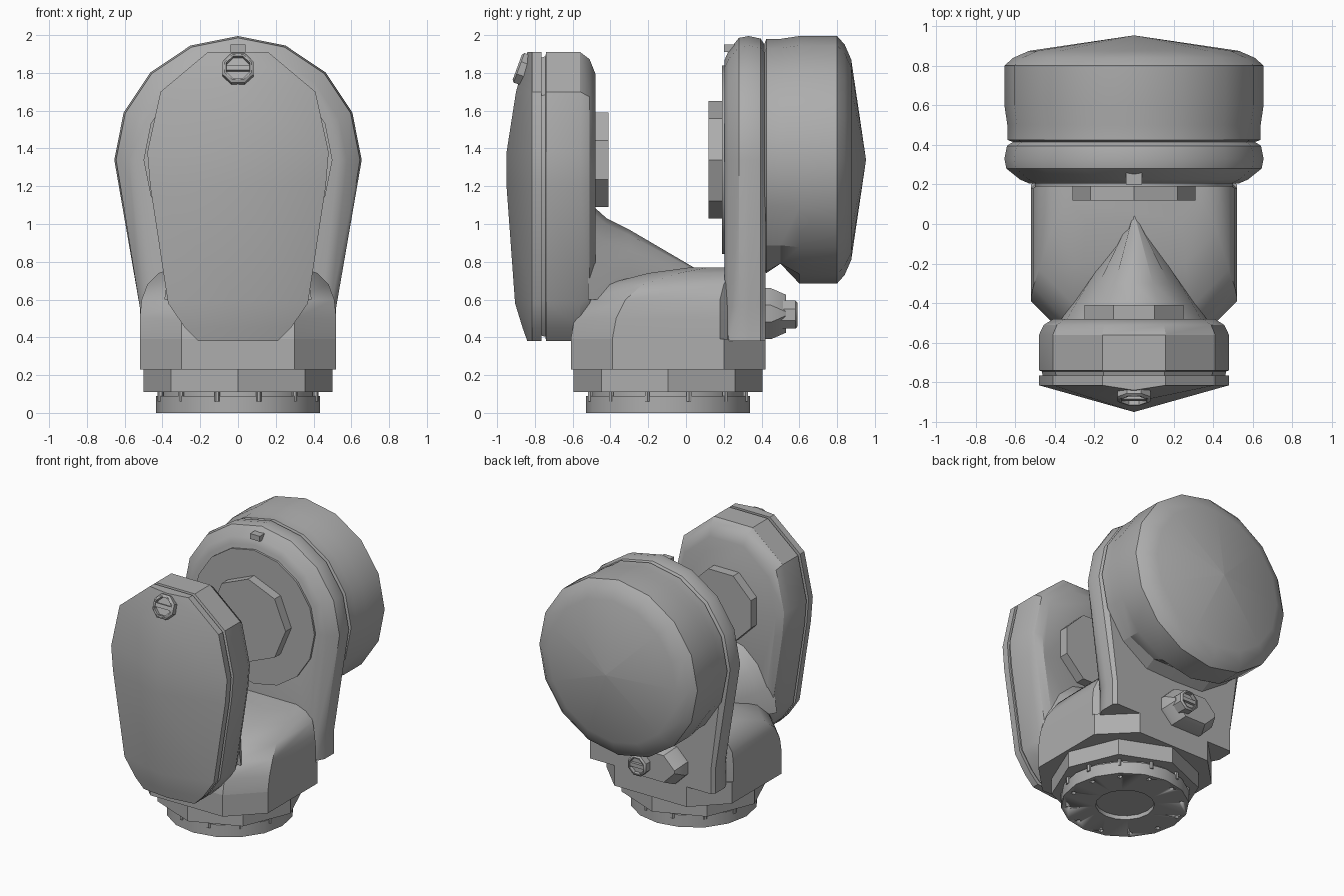
import bpy, bmesh, math
from mathutils import Vector

cube = bpy.data.objects.get("Cube")
if cube:
    bpy.data.objects.remove(cube, do_unlink=True)

grey = bpy.data.materials.new("machine grey")
grey.use_nodes = True
grey.diffuse_color = (0.42, 0.42, 0.42, 1)
grey.node_tree.nodes["Principled BSDF"].inputs["Base Color"].default_value = (0.42, 0.42, 0.42, 1)

PIVOT = 1.34      # height of the joint axis
BASE_Y = -0.095   # centre of the round foot


def loft(name, rings, angle=32):
    """Skin equal-length rings of points, cap both ends, smooth below the angle."""
    bm = bmesh.new()
    rows = [[bm.verts.new(p) for p in ring] for ring in rings]
    n = len(rows[0])
    for a, b in zip(rows, rows[1:]):
        for i in range(n):
            j = (i + 1) % n
            bm.faces.new((a[i], a[j], b[j], b[i]))
    bm.faces.new(rows[0])
    bm.faces.new(rows[-1])
    bmesh.ops.remove_doubles(bm, verts=bm.verts, dist=0.0005)
    bmesh.ops.recalc_face_normals(bm, faces=bm.faces)
    for f in bm.faces:
        f.smooth = True
    mesh = bpy.data.meshes.new(name)
    bm.to_mesh(mesh)
    bm.free()
    mesh.set_sharp_from_angle(angle=math.radians(angle))
    mesh.materials.append(grey)
    obj = bpy.data.objects.new(name, mesh)
    bpy.context.collection.objects.link(obj)
    return obj


def circle(n, r, turn=0):
    return [(r * math.cos(turn + math.tau * i / n), r * math.sin(turn + math.tau * i / n))
            for i in range(n)]


def turned(name, axis, centre, n, profile, turn=0, angle=32):
    """Round part: profile is (position along axis, radius)."""
    c = Vector(centre)
    rings = []
    for d, r in profile:
        rings.append([c + (Vector((u, d, v)) if axis == "y" else Vector((u, v, d)))
                      for u, v in circle(n, r, turn)])
    return loft(name, rings, angle)


def chamfered(x0, x1, y0, y1, c):
    """Rectangle with cut corners."""
    return [(x1, y0 + c), (x1, y1 - c), (x1 - c, y1), (x0 + c, y1),
            (x0, y1 - c), (x0, y0 + c), (x0 + c, y0), (x1 - c, y0)]


def box(name, x, y, z):
    return loft(name, [[(x[0], y[0], k), (x[1], y[0], k), (x[1], y[1], k), (x[0], y[1], k)] for k in z])


# Foot flange with a stepped socket underneath and a ring of bolt holes
foot = turned("foot_flange", "z", (0, BASE_Y, 0), 16,
              [(0.03, 0.1), (0.03, 0.2), (0, 0.2), (0, 0.435), (0.09, 0.435), (0.09, 0.41), (0.12, 0.41)])
for i, (u, v) in enumerate(circle(12, 0.385, math.radians(15))):
    hole = turned("bolt_hole_cutter", "z", (u, v + BASE_Y, 0), 6, [(-0.02, 0.018), (0.025, 0.018)])
    hole.hide_render = True
    hole.hide_viewport = True
    cut = foot.modifiers.new("bolt hole", "BOOLEAN")
    cut.operation = "DIFFERENCE"
    cut.object = hole
for i, (u, v) in enumerate(circle(12, 0.425, math.radians(15))):
    turned("flange_bolt", "z", (u, v + BASE_Y, 0), 6, [(0.06, 0.015), (0.115, 0.015)])

# Octagonal ring and collar above the foot
turned("lower_ring", "z", (0, BASE_Y, 0), 8, [(0.11, 0.5), (0.235, 0.5)])
loft("collar", [[(x, y, z) for x, y in chamfered(-0.52, 0.52, -0.61, 0.42, 0.22)]
                for z in (0.23, 0.39)])

# Rounded yoke body: height, half width, front edge, corner cut
body = [(0.39, 0.52, -0.61, 0.22), (0.5, 0.52, -0.59, 0.22), (0.6, 0.51, -0.54, 0.22),
        (0.68, 0.48, -0.43, 0.2), (0.74, 0.42, -0.2, 0.16), (0.77, 0.34, 0.02, 0.1)]
loft("yoke_body", [[(x, y, z) for x, y in chamfered(-w, w, f, 0.4, c)] for z, w, f, c in body], 40)

# Tapering ramp from the front arm down to the deck
ramp = []
for y, w, top in ((-0.52, 0.39, 1.12), (-0.42, 0.33, 1.03), (-0.3, 0.25, 0.97), (0.05, 0.01, 0.765)):
    ramp.append([(w * math.cos(math.pi * i / 8), y, 0.6 + (top - 0.6) * math.sin(math.pi * i / 8))
                 for i in range(9)])
loft("ramp", ramp, 45)

# Front arm outline: height, half width, ridge position of the cover
arm_rows = [(1.91, 0.16, -0.84), (1.7, 0.41, -0.9), (1.38, 0.48, -0.95), (1.2, 0.465, -0.95),
            (0.58, 0.37, -0.905), (0.45, 0.28, -0.865), (0.38, 0.21, -0.84)]


def arm_ring(y, s):
    right = [(w, z) for z, w, _ in arm_rows]
    pts = right + [(-w, z) for w, z in reversed(right)]
    return [(x * s, y, 1.15 + (z - 1.15) * s) for x, z in pts]


loft("front_arm", [arm_ring(y, s) for y, s in
                   ((-0.77, 0.96), (-0.745, 0.97), (-0.74, 1), (-0.56, 1), (-0.51, 0.95), (-0.48, 0.85))])

# Ridged cover plate on the front arm
loft("front_cover", [[(-w, -0.765, z), (-w, -0.815, z), (0, r, z), (w, -0.815, z), (w, -0.765, z)]
                     for z, w, r in arm_rows])

# Octagonal joint hubs that face each other
turned("front_hub", "y", (0, 0, PIVOT), 8, [(-0.49, 0.27), (-0.41, 0.27)], math.pi / 8)
turned("rear_hub", "y", (0, 0, PIVOT), 8, [(0.12, 0.31), (0.21, 0.31)])
turned("rear_disc", "y", (0, 0, PIVOT), 16, [(0.19, 0.5), (0.22, 0.5)])


# Rear arm: round head flowing into a straight-sided foot
def rear_ring(y, s, foot_w):
    head = [(u * s, PIVOT + v * s) for u, v in circle(16, 0.655)[:9]]
    pts = head + [(-foot_w, 0.56), (-foot_w, 0.38), (foot_w, 0.38), (foot_w, 0.56)]
    return [(x, y, z) for x, z in pts]


loft("rear_arm", [rear_ring(y, s, w) for y, s, w in
                  ((0.205, 0.81, 0.44), (0.225, 0.88, 0.49), (0.28, 0.985, 0.52),
                   (0.33, 1, 0.52), (0.395, 0.98, 0.52), (0.42, 0.92, 0.5))])
box("top_tab", (-0.04, 0.04), (0.2, 0.26), (1.91, 1.95))

# Motor drum with a shallow conical cap; its underside is cut back near the arm
drum = []
for y, r, low in ((0.41, 0.6, 0.76), (0.425, 0.64, 0.74), (0.5, 0.64, 0.79), (0.6, 0.655, 0.68),
                  (0.8, 0.655, 0.68), (0.84, 0.61, 0.7), (0.875, 0.53, 0.8), (0.953, 0.001, 0.8)):
    drum.append([(u, y, max(PIVOT + v, low)) for u, v in circle(16, r)])
loft("motor_drum", drum, 25)

# Chamfered boss low on the back
loft("rear_boss", [[(x, y, z) for x, z in chamfered(-0.31 + i, 0.11 - i, 0.39 + i, 0.66 - i, 0.09)]
                   for y, i in ((0.4, 0), (0.45, 0), (0.53, 0.035))])


# Slotted plugs: a rimmed cup with a bar across it
def plug(name, location, tilt, r):
    parts = [turned(name, "y", (0, 0, 0), 8,
                    [(0.06, r), (-0.02, r), (-0.03, r * 0.85), (-0.03, r * 0.75), (-0.005, r * 0.72)],
                    math.pi / 8),
             box(name + "_bar", (-r * 0.7, r * 0.7), (-0.025, 0.01), (-0.014, 0.014))]
    for p in parts:
        p.location = location
        p.rotation_euler = tilt


plug("front_plug", (0, -0.865, 1.82), (-0.35, 0, 0), 0.09)
plug("rear_plug", (0, 0.56, 0.52), (0, 0, math.pi), 0.08)
